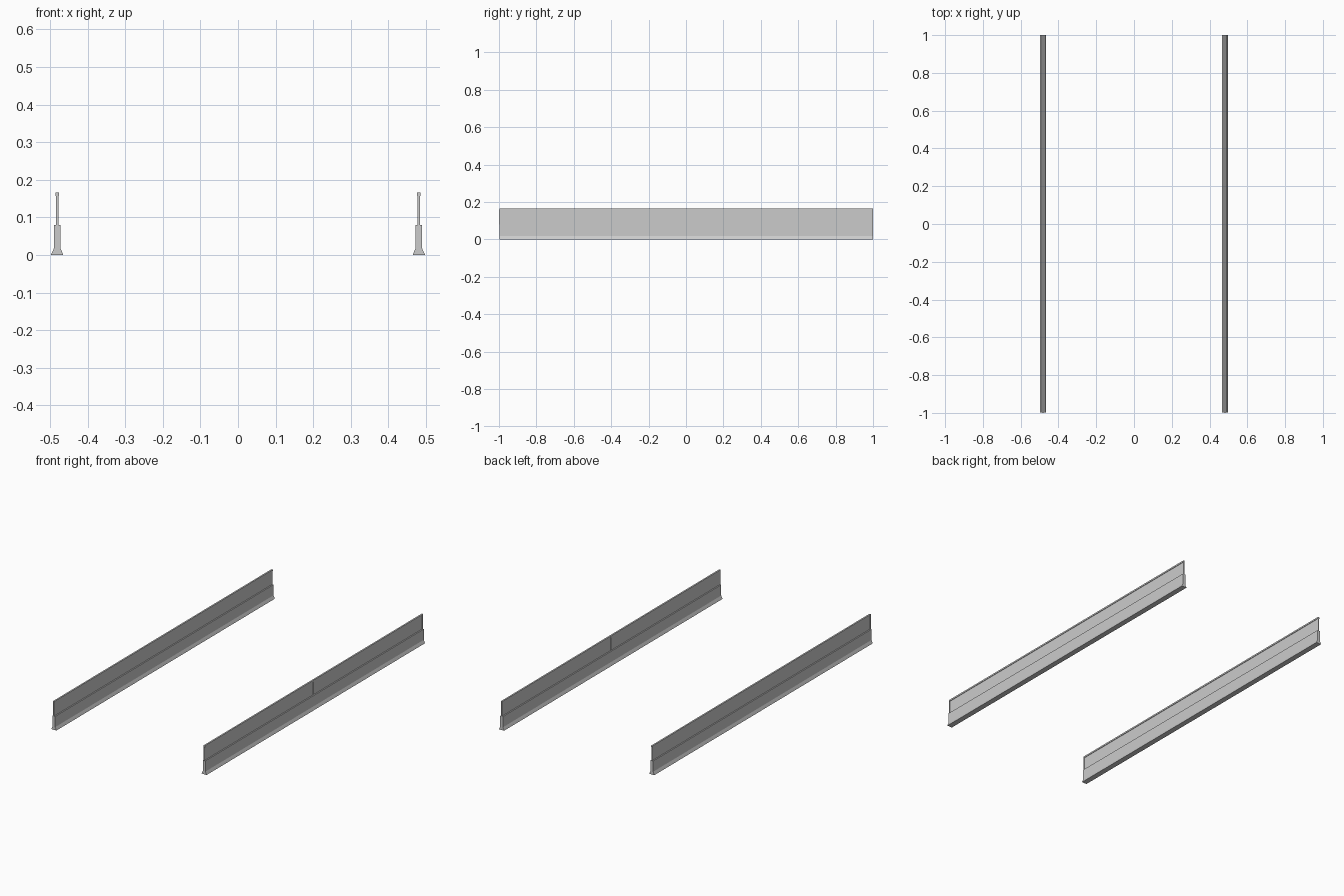
import bpy, bmesh

if "Cube" in bpy.data.objects:
    bpy.data.objects.remove(bpy.data.objects["Cube"])

X = 0.481      # wall centre line
Y0, Y1 = -0.997, 1.0
MID = (Y0 + Y1) / 2


def extrude(name, profile, x, y0, y1):
    """Extrude an x/z outline along y."""
    bm = bmesh.new()
    face = bm.faces.new([bm.verts.new((x + px, y0, pz)) for px, pz in profile])
    out = bmesh.ops.extrude_face_region(bm, geom=[face])
    verts = [g for g in out["geom"] if isinstance(g, bmesh.types.BMVert)]
    bmesh.ops.translate(bm, verts=verts, vec=(0, y1 - y0, 0))
    bmesh.ops.recalc_face_normals(bm, faces=bm.faces)
    mesh = bpy.data.meshes.new(name)
    bm.to_mesh(mesh)
    bm.free()
    ob = bpy.data.objects.new(name, mesh)
    bpy.context.collection.objects.link(ob)
    return ob


def rect(half, z0, z1):
    return [(-half, z0), (half, z0), (half, z1), (-half, z1)]


half_base = [(0.016, 0), (0.016, 0.002), (0.0085, 0.018), (0.0085, 0.08)]
base = half_base + [(-px, pz) for px, pz in reversed(half_base)]

for side, x in (("left", -X), ("right", X)):
    # Two wall sections end to end, each with flared foot, panel and rail
    for i, (a, b) in enumerate(((Y0, MID), (MID, Y1))):
        extrude(f"{side}_barrier_base_{i}", base, x, a, b)
        extrude(f"{side}_fence_panel_{i}", rect(0.0015, 0.079, 0.158), x, a, b)
        extrude(f"{side}_top_rail_{i}", rect(0.0045, 0.157, 0.166), x, a, b)
    # Thin posts at the ends and the joint
    for i, (a, b) in enumerate(((-1.0, -0.994), (MID - 0.003, MID + 0.003), (0.994, 1.0))):
        extrude(f"{side}_fence_post_{i}", rect(0.003, 0.079, 0.158), x, a, b)
